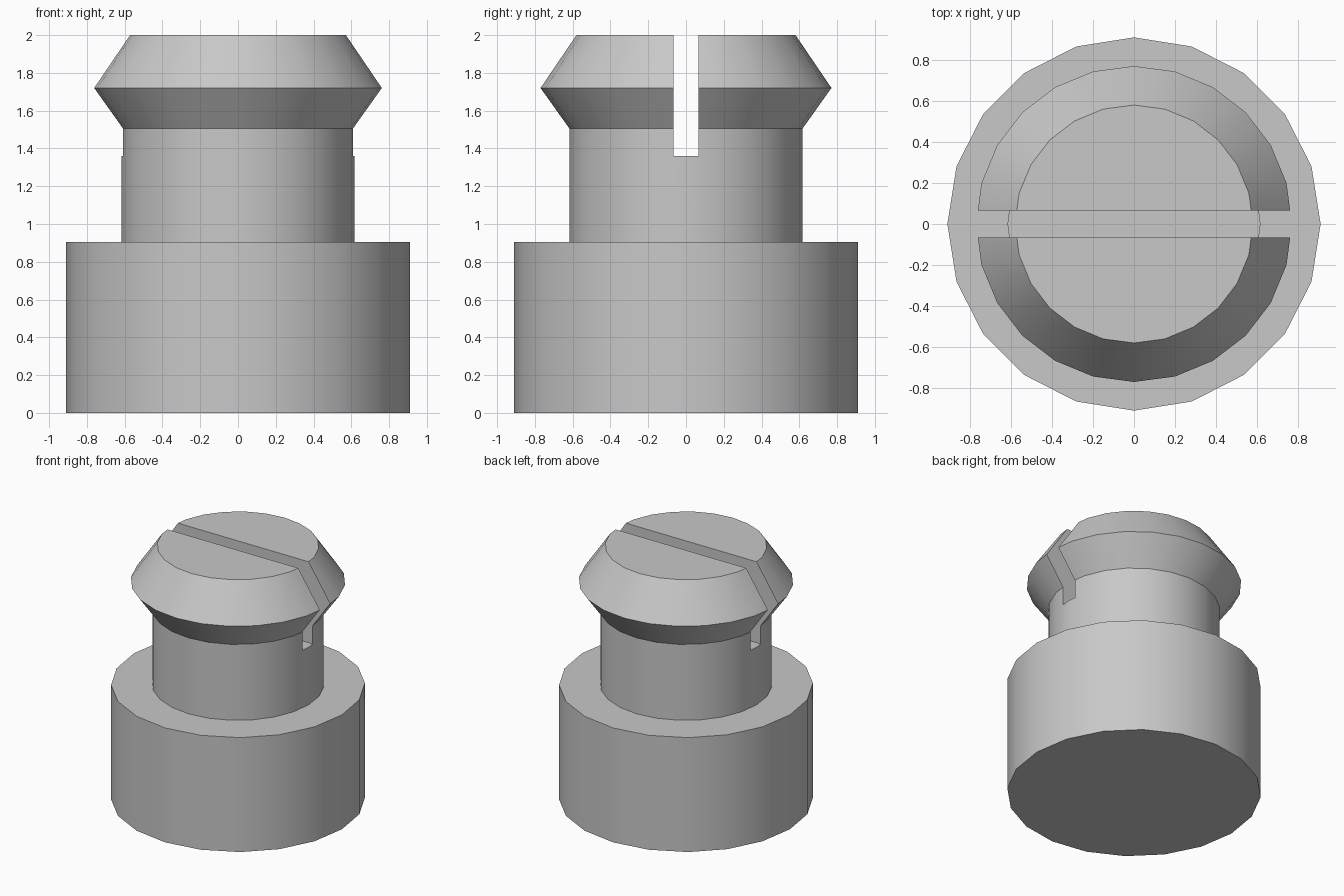
import bpy
import math

# Remove the default cube
cube = bpy.data.objects.get("Cube")
if cube:
    bpy.data.objects.remove(cube, do_unlink=True)

# Single grey material
grey = bpy.data.materials.new("plain_grey")
grey.use_nodes = True
colour = (0.58, 0.58, 0.58, 1)
grey.diffuse_color = colour
grey.node_tree.nodes["Principled BSDF"].inputs["Base Color"].default_value = colour


def turned(name, profile, sides):
    """Closed solid turned around z from (radius, height) points, bottom to top."""
    verts, faces = [], []
    for radius, z in profile:
        for i in range(sides):
            a = math.tau * i / sides
            verts.append((radius * math.cos(a), radius * math.sin(a), z))
    for ring in range(len(profile) - 1):
        low, high = ring * sides, (ring + 1) * sides
        for i in range(sides):
            j = (i + 1) % sides
            faces.append((low + i, low + j, high + j, high + i))
    faces.append(tuple(reversed(range(sides))))
    faces.append(tuple(range(len(verts) - sides, len(verts))))
    mesh = bpy.data.meshes.new(name)
    mesh.from_pydata(verts, [], faces)
    mesh.materials.append(grey)
    obj = bpy.data.objects.new(name, mesh)
    bpy.context.collection.objects.link(obj)
    return obj


def select_only(obj):
    bpy.ops.object.select_all(action="DESELECT")
    obj.select_set(True)
    bpy.context.view_layer.objects.active = obj


# Wide foot and the narrower neck with its double-bevelled cap
base = turned("base", [(0.91, 0), (0.91, 0.905)], 20)
head = turned("slotted_head",
              [(0.617, 0.905), (0.617, 1.505), (0.77, 1.72), (0.58, 2)], 24)

# Straight slot across the cap and the top of the neck
bpy.ops.mesh.primitive_cube_add(size=1, location=(0, 0, 1.86))
cutter = bpy.context.object
cutter.name = "slot_cutter"
cutter.scale = (2, 0.13, 1)
cutter.hide_render = True
cutter.data.materials.append(grey)

select_only(head)
slot = head.modifiers.new("slot", "BOOLEAN")
slot.operation = "DIFFERENCE"
slot.solver = "EXACT"
slot.object = cutter
bpy.ops.object.modifier_apply(modifier=slot.name)
bpy.data.objects.remove(cutter, do_unlink=True)

# Smooth round walls, sharp rims
for part in (base, head):
    select_only(part)
    bpy.ops.object.shade_smooth_by_angle(angle=math.radians(30))
